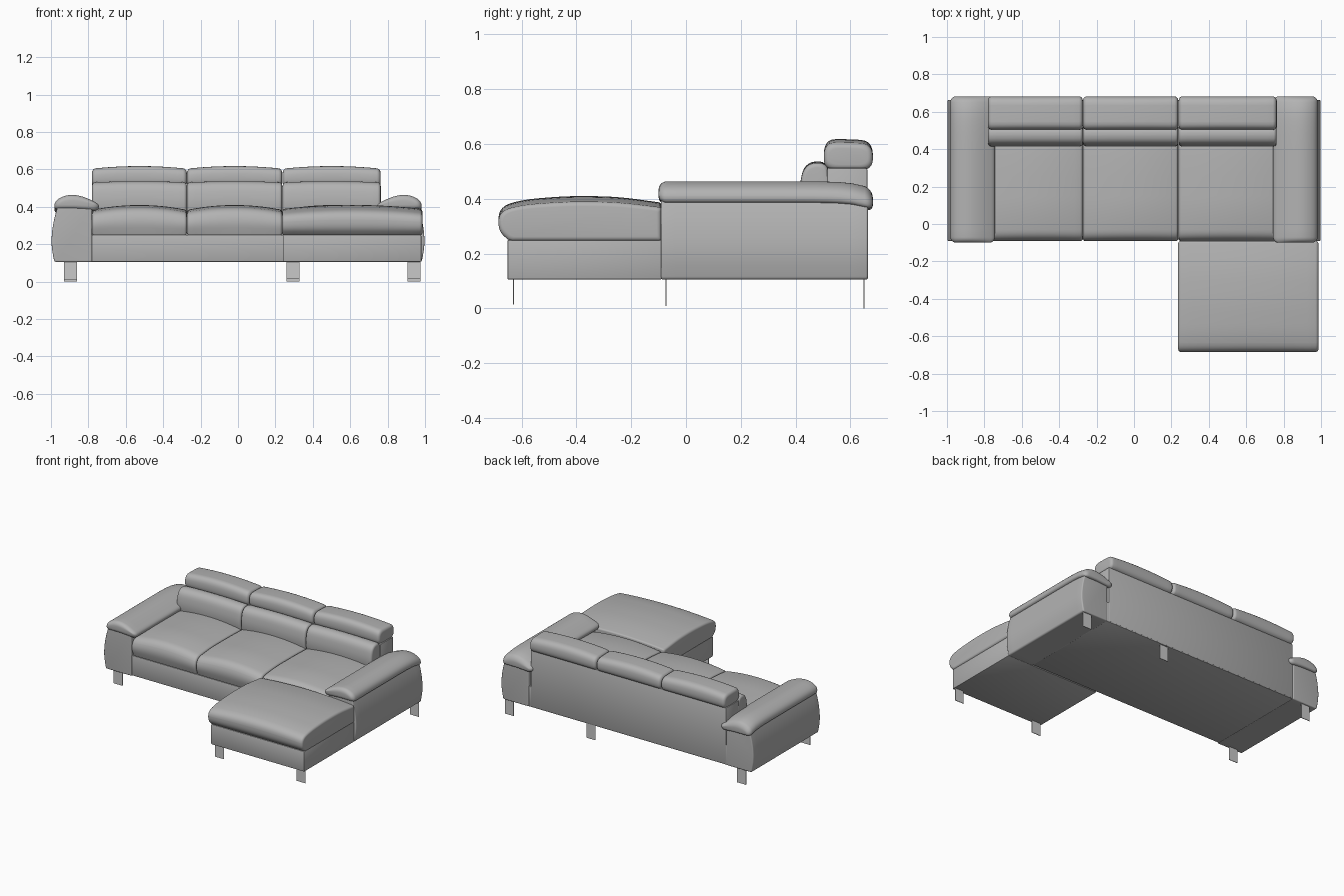
import bpy, bmesh, math
from mathutils import Vector

cube = bpy.data.objects.get("Cube")
if cube:
    bpy.data.objects.remove(cube, do_unlink=True)


def material(name, value):
    m = bpy.data.materials.new(name)
    m.use_nodes = True
    colour = (value, value, value, 1)
    m.diffuse_color = colour
    m.node_tree.nodes["Principled BSDF"].inputs["Base Color"].default_value = colour
    return m


LEATHER = material("grey upholstery", 0.45)
METAL = material("light grey metal", 0.58)


def finish(name, bm, mat, smooth=True):
    bmesh.ops.recalc_face_normals(bm, faces=bm.faces[:])
    me = bpy.data.meshes.new(name)
    bm.to_mesh(me)
    bm.free()
    me.materials.append(mat)
    ob = bpy.data.objects.new(name, me)
    bpy.context.collection.objects.link(ob)
    if smooth:
        bpy.ops.object.select_all(action='DESELECT')
        ob.select_set(True)
        bpy.context.view_layer.objects.active = ob
        bpy.ops.object.shade_smooth_by_angle(angle=math.radians(40))
    return ob


def rounded(points, steps=6):
    """Closed outline from (u, v, corner size) points."""
    out = []
    for i, (u, v, r) in enumerate(points):
        p = Vector((u, v))
        a = Vector(points[i - 1][:2]) - p
        b = Vector(points[(i + 1) % len(points)][:2]) - p
        s = p + a.normalized() * min(r, a.length * 0.49)
        e = p + b.normalized() * min(r, b.length * 0.49)
        for k in range(steps + 1):
            t = k / steps
            out.append(s * (1 - t) ** 2 + p * 2 * t * (1 - t) + e * t * t)
    return out


def loft(name, points, a0, a1, axis='x', r=0.02, dome=0.0, droop=0.0):
    """Sweep an outline along x or y with rounded ends, a domed top
    and an optional droop towards the far end."""
    outline = rounded(points)
    us, vs = [p.x for p in outline], [p.y for p in outline]
    cu, hu = (min(us) + max(us)) / 2, (max(us) - min(us)) / 2
    cv, hv = (min(vs) + max(vs)) / 2, (max(vs) - min(vs)) / 2
    arc = [(r * (1 - math.sin(k * math.pi / 10)), r * (1 - math.cos(k * math.pi / 10)))
           for k in range(6)]
    # offset along the sweep, and matching inset of the outline
    near = [(a0 + r - r * math.cos(k * math.pi / 10), r * (1 - math.sin(k * math.pi / 10)))
            for k in range(6)]
    middle = [(a0 + r + (a1 - a0 - 2 * r) * k / 16, 0) for k in range(1, 16)]
    far = [(a0 + a1 - a, i) for a, i in reversed(near)]
    bm = bmesh.new()
    rings = []
    for a, inset in near + middle + far:
        t = (a - a0) / (a1 - a0)
        ring = []
        for p in outline:
            u = cu + (p.x - cu) * (hu - inset) / hu
            v = cv + (p.y - cv) * (hv - inset) / hv
            v -= dome * (2 * t - 1) ** 2 * (p.y - cv + hv) / (2 * hv)
            v -= droop * t ** 14
            ring.append(bm.verts.new((a, u, v) if axis == 'x' else (u, a, v)))
        rings.append(ring)
    n = len(outline)
    for q, w in zip(rings, rings[1:]):
        for i in range(n):
            bm.faces.new((q[i], q[(i + 1) % n], w[(i + 1) % n], w[i]))
    bm.faces.new(rings[0])
    bm.faces.new(rings[-1])
    return finish(name, bm, LEATHER)


def box(name, lo, hi, mat=LEATHER, bevel=0.006):
    bm = bmesh.new()
    bmesh.ops.create_cube(bm, size=1)
    for v in bm.verts:
        v.co = [(l + h) / 2 + c * (h - l) for c, l, h in zip(v.co, lo, hi)]
    if bevel:
        bmesh.ops.bevel(bm, geom=bm.edges[:], offset=bevel, segments=2,
                        profile=0.5, affect='EDGES')
    return finish(name, bm, mat, bool(bevel))


# Base, chaise base and back frame
box("main_base", (-0.785, -0.082, 0.105), (0.785, 0.66, 0.25))
box("chaise_base", (0.242, -0.652, 0.105), (0.98, -0.088, 0.25))
box("back_frame", (-0.78, 0.515, 0.11), (0.765, 0.662, 0.512))

# Seat, back cushion and headrest for each of the three places
SEAT = [(-0.078, 0.246, 0.01), (-0.098, 0.325, 0.04), (-0.07, 0.392, 0.04),
        (0.08, 0.41, 0.07), (0.3, 0.408, 0.05), (0.46, 0.402, 0.01), (0.46, 0.246, 0.01)]
BACK = [(0.425, 0.34, 0.01), (0.412, 0.43, 0.04), (0.43, 0.532, 0.05),
        (0.515, 0.54, 0.04), (0.53, 0.45, 0.02), (0.53, 0.34, 0.01)]
HEAD = [(0.503, 0.505, 0.045), (0.503, 0.617, 0.055), (0.59, 0.618, 0.05),
        (0.682, 0.612, 0.055), (0.682, 0.505, 0.045)]
places = [("right", -0.78, -0.274), ("middle", -0.272, 0.236), ("left", 0.239, 0.78)]
for side, x0, x1 in places:
    end = min(x1, 0.762)
    loft(side + "_seat_cushion", SEAT, x0, x1, r=0.014, dome=0.026)
    loft(side + "_back_cushion", BACK, x0, end, r=0.016, dome=0.006)
    loft(side + "_headrest", HEAD, x0, end, r=0.02, dome=0.014)

# Chaise cushion
CHAISE = [(-0.645, 0.246, 0.015), (-0.686, 0.29, 0.04), (-0.682, 0.372, 0.05),
          (-0.59, 0.398, 0.06), (-0.42, 0.411, 0.07), (-0.25, 0.408, 0.07),
          (-0.09, 0.386, 0.012), (-0.09, 0.246, 0.01)]
loft("chaise_cushion", CHAISE, 0.236, 0.986, r=0.016, dome=0.022)

# Arms: flared side panel with a soft pad on top, mirrored
PANEL = [(0.78, 0.105, 0.005), (0.982, 0.105, 0.012), (1.0, 0.2, 0.06),
         (0.99, 0.31, 0.06), (0.962, 0.41, 0.02), (0.78, 0.405, 0.01)]
PAD = [(0.985, 0.384, 0.03), (0.978, 0.435, 0.035), (0.91, 0.467, 0.05),
       (0.83, 0.458, 0.06), (0.738, 0.412, 0.03), (0.752, 0.375, 0.03),
       (0.87, 0.385, 0.04)]
for side, s in (("left", 1), ("right", -1)):
    loft(side + "_arm_panel", [(s * u, v, r) for u, v, r in PANEL],
         -0.092, 0.664, 'y', r=0.008)
    loft(side + "_arm_pad", [(s * u, v, r) for u, v, r in PAD],
         -0.1, 0.682, 'y', r=0.03, droop=0.03)

# Flat plate legs
legs = [("chaise_inner_leg", 0.295, -0.63, 0.015), ("chaise_outer_leg", 0.94, -0.63, 0.015),
        ("front_right_leg", -0.895, -0.073, 0.008), ("back_right_leg", -0.895, 0.65, 0),
        ("back_middle_leg", 0.295, 0.65, 0), ("back_left_leg", 0.94, 0.65, 0)]
for name, x, y, z in legs:
    box(name, (x - 0.035, y - 0.002, z), (x + 0.035, y + 0.002, 0.112), METAL, 0)
